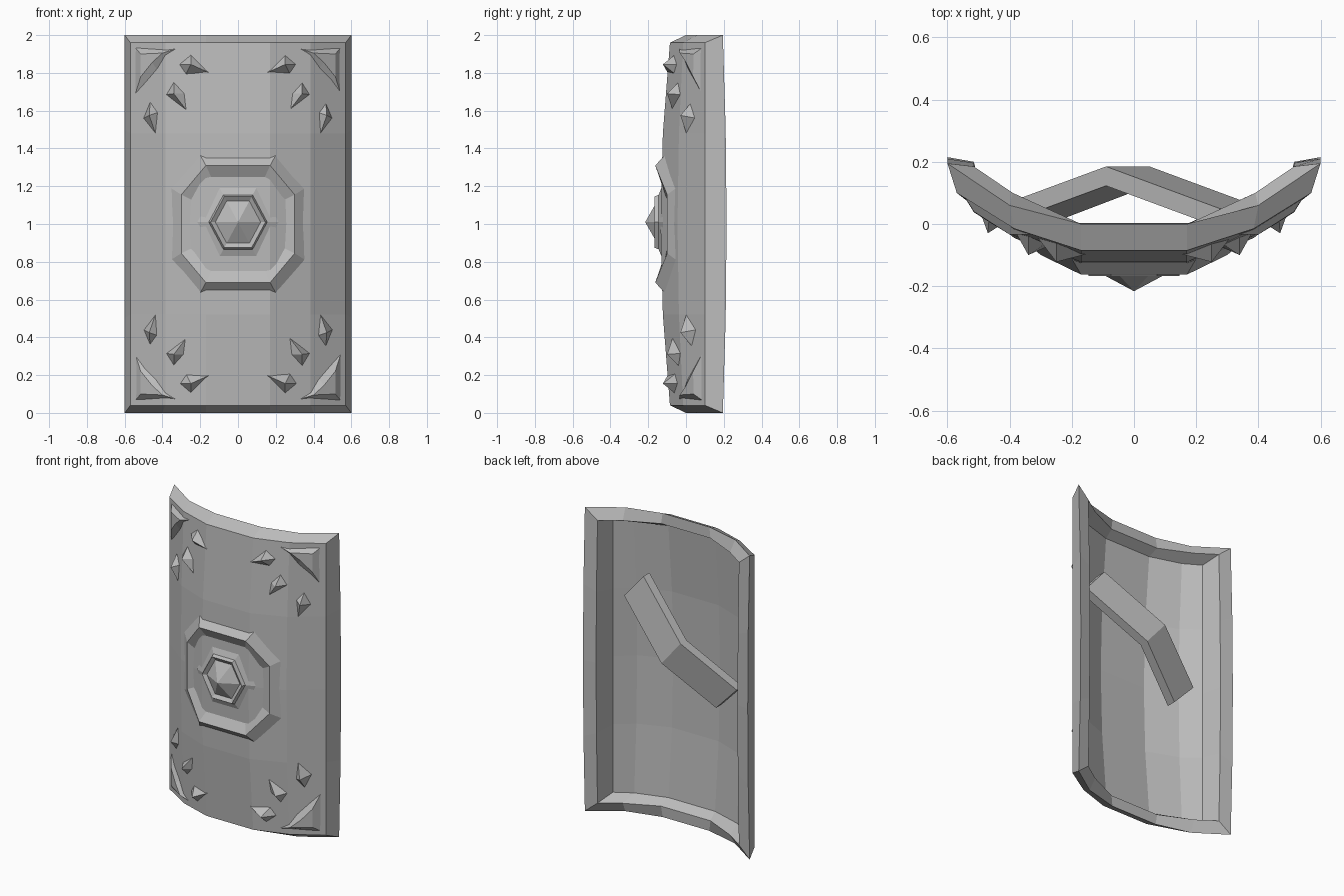
import bpy
import bmesh
from mathutils import Vector

cube = bpy.data.objects.get("Cube")
if cube:
    bpy.data.objects.remove(cube, do_unlink=True)

steel = bpy.data.materials.new("grey steel")
steel.use_nodes = True
GREY = (0.5, 0.5, 0.5, 1)
steel.diffuse_color = GREY
steel.node_tree.nodes["Principled BSDF"].inputs["Base Color"].default_value = GREY


def make(name, verts, faces):
    bm = bmesh.new()
    vs = [bm.verts.new(v) for v in verts]
    for f in faces:
        bm.faces.new([vs[i] for i in f])
    bmesh.ops.recalc_face_normals(bm, faces=bm.faces)
    mesh = bpy.data.meshes.new(name)
    bm.to_mesh(mesh)
    bm.free()
    mesh.materials.append(steel)
    obj = bpy.data.objects.new(name, mesh)
    bpy.context.collection.objects.link(obj)
    return obj


def loft(name, rings, cap_start=False, cap_end=False):
    """Bridge closed rings that have the same number of points."""
    n = len(rings[0])
    faces = [(r * n + i, r * n + (i + 1) % n, (r + 1) * n + (i + 1) % n, (r + 1) * n + i)
             for r in range(len(rings) - 1) for i in range(n)]
    if cap_start:
        faces.append(tuple(range(n)))
    if cap_end:
        faces.append(tuple(range((len(rings) - 1) * n, len(rings) * n)))
    return make(name, [p for ring in rings for p in ring], faces)


# Curved panel: each layer has half widths, half height, depths and bow per column
FRONT = ((0.17, 0.385, 0.57), 0.96, (-0.085, -0.015, 0.10), (-0.05, -0.03, 0.0))
OUTER = ((0.17, 0.40, 0.60), 1.00, (0.0, 0.06, 0.195), (0.0, 0.0, 0.02))
RIM = ((0.18, 0.39, 0.515), 0.93, (0.003, 0.10, 0.185), (0.0, 0.0, 0.015))
BACK = ((0.17, 0.375, 0.485), 0.895, (-0.06, 0.003, 0.068), (-0.05, -0.03, 0.0))
ROWS = (-1, -0.5, 0, 0.5, 1)
COLS = 6


def layer_points(layer):
    xs, half, ys, bows = layer
    order = [(-1, 2), (-1, 1), (-1, 0), (1, 0), (1, 1), (1, 2)]
    return [(s * xs[k], ys[k] + bows[k] * (1 - t * t), 1 + half * t)
            for t in ROWS for s, k in order]


def build_panel():
    size = COLS * len(ROWS)
    verts, faces = [], []
    for layer in (FRONT, OUTER, RIM, BACK):
        verts += layer_points(layer)
    for base in (0, 3 * size):
        for r in range(len(ROWS) - 1):
            for c in range(COLS - 1):
                a = base + r * COLS + c
                faces.append((a, a + 1, a + COLS + 1, a + COLS))
    last = len(ROWS) - 1
    border = ([c for c in range(COLS)]
              + [r * COLS + COLS - 1 for r in range(1, last)]
              + [last * COLS + c for c in reversed(range(COLS))]
              + [r * COLS for r in reversed(range(1, last))])
    for k in range(3):
        for a, b in zip(border, border[1:] + border[:1]):
            faces.append((k * size + a, k * size + b, (k + 1) * size + b, (k + 1) * size + a))
    # Unused inner points of the middle layers are dropped
    used = sorted({i for f in faces for i in f})
    remap = {old: new for new, old in enumerate(used)}
    make("shield_panel", [verts[i] for i in used], [[remap[i] for i in f] for f in faces])


build_panel()


def surface(x, z, lift=0.0):
    """Point on the curved front, moved forward by lift."""
    xs, half, ys, bows = FRONT
    a = abs(x)
    k = 0 if a < xs[1] else 1
    f = max(0.0, (a - xs[k]) / (xs[k + 1] - xs[k]))
    t = (z - 1) / half
    y = ys[k] + f * (ys[k + 1] - ys[k])
    y += (bows[k] + f * (bows[k + 1] - bows[k])) * (1 - t * t)
    return Vector((x, y - lift, z))


# Raised octagonal ring: first lift for top and bottom, second for the sides
def octagon(x1, z1, x2, z2, lift1, lift2):
    quarter = [(x1, z1, lift1), (x2, z2, lift2)]
    pts = quarter + [(x, -z, h) for x, z, h in reversed(quarter)]
    pts += [(-x, -z, h) for x, z, h in quarter] + [(-x, z, h) for x, z, h in reversed(quarter)]
    return [surface(x, 1 + z, h) for x, z, h in pts]


loft("boss_ring", [octagon(0.20, 0.365, 0.355, 0.19, -0.004, -0.004),
                   octagon(0.17, 0.31, 0.30, 0.155, 0.033, 0.02),
                   octagon(0.14, 0.245, 0.24, 0.125, -0.006, -0.006)])


# Central six-sided boss with a shallow skirt and a pointed tip
def hexagon(radius, y):
    ring = []
    for x, z in ((1, 0), (0.5, 0.93), (-0.5, 0.93), (-1, 0), (-0.5, -0.93), (0.5, -0.93)):
        ring.append((x * radius, y, 1.01 + z * radius))
    return ring


loft("centre_boss", [hexagon(0.215, -0.122), hexagon(0.155, -0.145), hexagon(0.145, -0.168),
                     hexagon(0.12, -0.152), hexagon(0.002, -0.215)],
     cap_start=True, cap_end=True)

# Studs and corner plates for one corner, repeated in all four
STUDS = {
    "inner_stud": ([(0.31, 1.845), (0.25, 1.895), (0.15, 1.80), (0.275, 1.795)], (0.24, 1.845)),
    "middle_stud": ([(0.38, 1.685), (0.34, 1.75), (0.285, 1.69), (0.275, 1.605)], (0.33, 1.69)),
    "outer_stud": ([(0.50, 1.56), (0.465, 1.645), (0.425, 1.59), (0.435, 1.475)], (0.46, 1.575)),
}
for sx, side in ((1, "left"), (-1, "right")):
    for sz, level in ((1, "upper"), (-1, "lower")):
        def place(x, z, lift):
            return surface(sx * x, 1 + sz * (z - 1), lift)

        label = level + "_" + side + "_"
        for name, (outline, tip) in STUDS.items():
            apex = place(*tip, 0.05)
            apex.x += sx * 0.01
            pts = [place(x, z, -0.004) for x, z in outline] + [apex]
            make(label + name, pts, [(i, (i + 1) % 4, 4) for i in range(4)] + [(0, 1, 2, 3)])
        base = [(0.545, 1.935), (0.32, 1.93), (0.43, 1.82), (0.545, 1.685)]
        top = [(0.515, 1.90), (0.40, 1.905), (0.455, 1.855), (0.515, 1.78)]
        loft(label + "corner_plate", [[place(x, z, -0.004) for x, z in base],
                                      [place(x, z, 0.025) for x, z in top]],
             cap_start=True, cap_end=True)


# Bent diagonal hand grip on the back, cut square at both ends
def grip_section(upper_x, lower_x, back_y):
    upper_z = 1.28 + 0.81 * (upper_x + 0.09)
    lower_z = 1.115 + 0.81 * (lower_x - 0.05)
    front_y = back_y - 0.062
    return [(upper_x, back_y, upper_z), (lower_x, back_y, lower_z),
            (lower_x, front_y, lower_z), (upper_x, front_y, upper_z)]


loft("hand_grip", [grip_section(-0.415, -0.265, 0.065),
                   grip_section(-0.09, 0.05, 0.185),
                   grip_section(0.275, 0.415, 0.05)],
     cap_start=True, cap_end=True)
